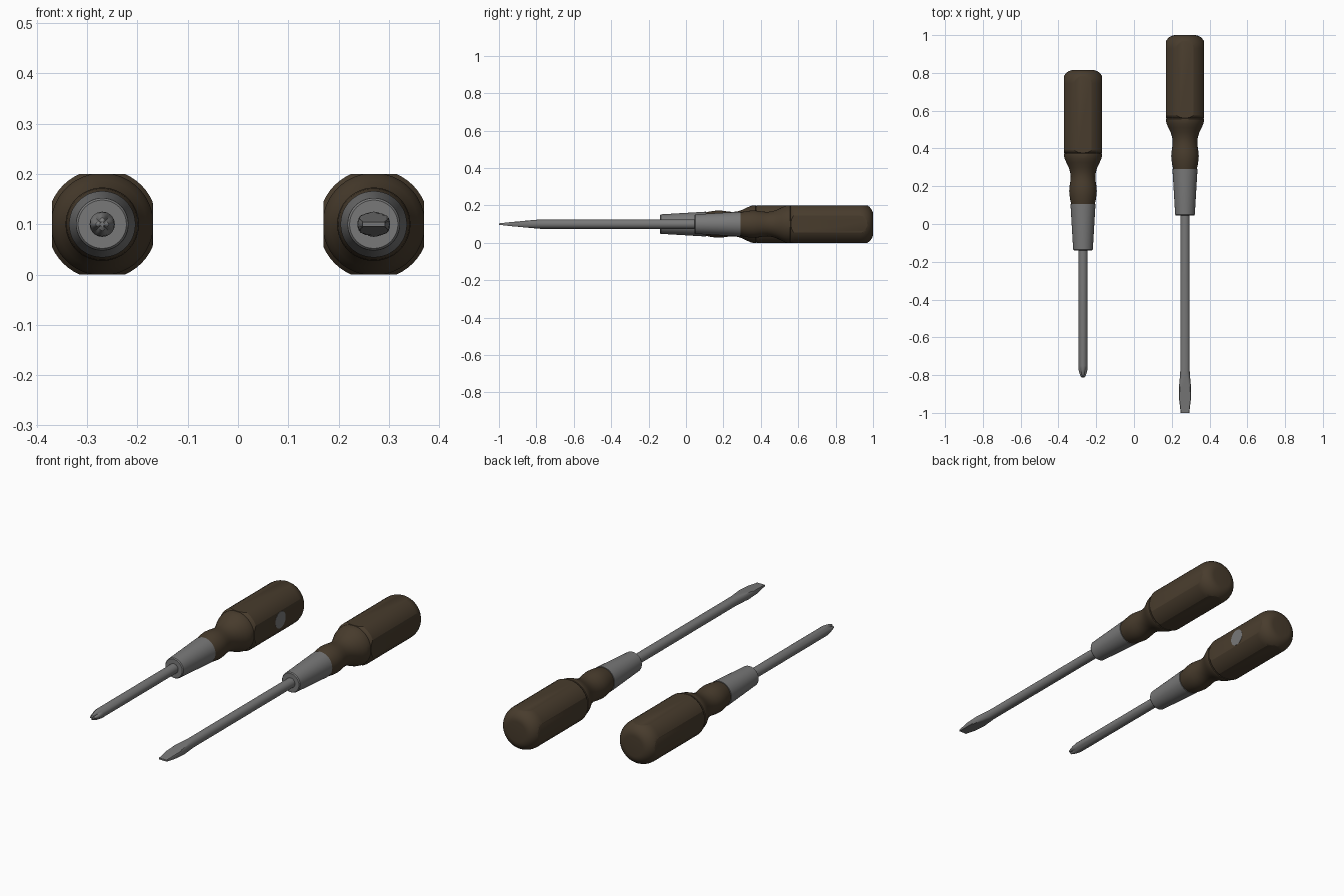
import bpy, bmesh, math
from mathutils import Vector

if "Cube" in bpy.data.objects:
    bpy.data.objects.remove(bpy.data.objects["Cube"])


def material(name, rgb):
    m = bpy.data.materials.new(name)
    m.diffuse_color = (*rgb, 1)
    m.use_nodes = True
    m.node_tree.nodes["Principled BSDF"].inputs["Base Color"].default_value = m.diffuse_color
    return m


WOOD = material("dark brown", (0.065, 0.045, 0.026))
STEEL = material("grey steel", (0.19, 0.19, 0.19))
ZC = 0.1  # axis height


def loft(name, x, dy, rings, mat, flat=None, angle=25):
    """Skin a list of (y, section points) rings, cap the ends, optionally cut four flats."""
    bm = bmesh.new()
    rows = [[bm.verts.new((px, y, pz)) for px, pz in pts] for y, pts in rings]
    n = len(rows[0])
    for a, b in zip(rows, rows[1:]):
        for i in range(n):
            j = (i + 1) % n
            bm.faces.new((a[i], a[j], b[j], b[i]))
    bm.faces.new(rows[0])
    bm.faces.new(rows[-1])
    if flat:
        for d in ((1, 0, 0), (-1, 0, 0), (0, 0, 1), (0, 0, -1)):
            d = Vector(d)
            bmesh.ops.bisect_plane(bm, geom=bm.verts[:] + bm.edges[:] + bm.faces[:],
                                   plane_co=d * flat, plane_no=d, clear_outer=True)
            bmesh.ops.holes_fill(bm, edges=[e for e in bm.edges if e.is_boundary])
    bmesh.ops.recalc_face_normals(bm, faces=bm.faces[:])
    me = bpy.data.meshes.new(name)
    bm.to_mesh(me)
    bm.free()
    me.materials.append(mat)
    ob = bpy.data.objects.new(name, me)
    ob.location = (x, dy, ZC)
    bpy.context.collection.objects.link(ob)
    bpy.ops.object.select_all(action='DESELECT')
    ob.select_set(True)
    bpy.context.view_layer.objects.active = ob
    bpy.ops.object.shade_smooth_by_angle(angle=math.radians(angle))
    return ob


def circle(r, n=48):
    return [(r * math.cos(2 * math.pi * i / n), r * math.sin(2 * math.pi * i / n))
            for i in range(n)]


def lathe(profile, n=48):
    return [(y, circle(r, n)) for y, r in profile]


def blade(w, t, n=32):
    """Round section of radius w pressed to half thickness t."""
    return [(px, max(-t, min(t, pz))) for px, pz in circle(w, n)]


def cross(ridge, groove, n=32):
    """Four-ridged section for the cross tip."""
    pts = []
    for i in range(n):
        a = 2 * math.pi * i / n
        r = groove + (ridge - groove) * abs(math.cos(2 * a)) if abs(math.cos(2 * a)) < 1 else ridge
        pts.append((r * math.cos(a), r * math.sin(a)))
    return pts


HANDLE = [(0.29, 0.062), (0.31, 0.067), (0.335, 0.071), (0.36, 0.073), (0.385, 0.071),
          (0.41, 0.067), (0.435, 0.065), (0.46, 0.068), (0.485, 0.076), (0.51, 0.088),
          (0.53, 0.097), (0.55, 0.102), (0.557, 0.102), (0.56, 0.097), (0.563, 0.102),
          (0.575, 0.11), (0.93, 0.11)]
# rounded butt end
HANDLE += [(0.93 + 0.07 * math.sin(k * math.pi / 16), 0.052 + 0.058 * math.cos(k * math.pi / 16))
           for k in range(1, 9)]
FERRULE = [(0.045, 0.048), (0.05, 0.052), (0.285, 0.066), (0.292, 0.066)]

for side, x, dy in (("cross", -0.27, -0.185), ("flat", 0.27, 0.0)):
    loft(side + "_handle", x, dy, lathe(HANDLE), WOOD, flat=0.1)
    loft(side + "_ferrule", x, dy, lathe(FERRULE), STEEL)

# shafts with their tips
loft("flat_shaft", 0.27, 0,
     [(y, blade(w, t)) for y, w, t in (
         (0.06, 0.025, 0.025), (-0.78, 0.025, 0.025), (-0.82, 0.028, 0.0215),
         (-0.86, 0.0315, 0.018), (-0.89, 0.0325, 0.015), (-0.93, 0.031, 0.0115),
         (-1.0, 0.0225, 0.004))], STEEL)
loft("cross_shaft", -0.27, 0,
     [(y, cross(a, b)) for y, a, b in (
         (-0.12, 0.025, 0.025), (-0.75, 0.025, 0.025), (-0.77, 0.024, 0.019),
         (-0.79, 0.019, 0.012), (-0.808, 0.013, 0.006), (-0.812, 0.006, 0.003))], STEEL)

# round grey plate on the inner flat of the left handle
plate = loft("handle_plate", -0.27 + 0.1, 0.59,
             lathe([(-0.001, 0.042), (0.001, 0.042)], 32), STEEL)
plate.rotation_euler = (0, 0, math.pi / 2)
